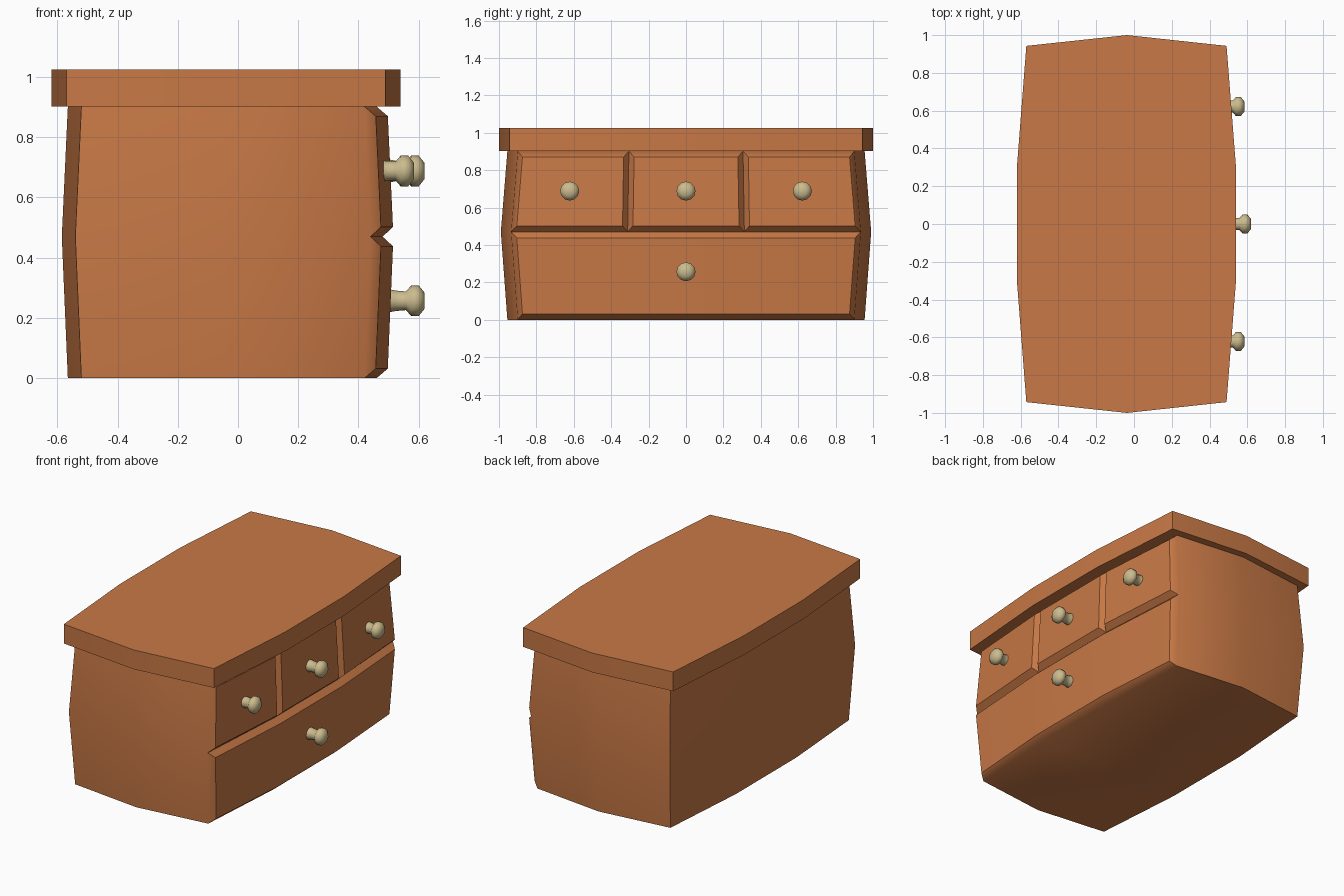
import bpy, bmesh, math
from mathutils import Matrix, Vector

if "Cube" in bpy.data.objects:
    bpy.data.objects.remove(bpy.data.objects["Cube"])

def material(name, col):
    m = bpy.data.materials.new(name)
    m.diffuse_color = (*col, 1)
    m.use_nodes = True
    m.node_tree.nodes["Principled BSDF"].inputs["Base Color"].default_value = m.diffuse_color
    return m

wood = material("orange wood", (0.578, 0.19, 0.061))
brass = material("pale brass", (0.60, 0.50, 0.27))

def finish(bm, name, mat, angle):
    bmesh.ops.recalc_face_normals(bm, faces=bm.faces)
    me = bpy.data.meshes.new(name)
    bm.to_mesh(me)
    bm.free()
    ob = bpy.data.objects.new(name, me)
    bpy.context.collection.objects.link(ob)
    me.materials.append(mat)
    for o in bpy.context.selected_objects:
        o.select_set(False)
    ob.select_set(True)
    bpy.context.view_layer.objects.active = ob
    bpy.ops.object.shade_smooth_by_angle(angle=math.radians(angle))
    return ob

def outline(front_c, front_m, back_c, back_m, mid_x, yc, ym, yi):
    """Bowed ten-sided plan; the first four points run along the drawer side."""
    return [(front_c, -yc), (front_m, -yi), (front_m, yi), (front_c, yc),
            (mid_x, ym), (back_c, yc), (back_m, yi), (back_m, -yi),
            (back_c, -yc), (mid_x, -ym)]

def ring(bm, pts, z):
    return [bm.verts.new((x, y, z)) for x, y in pts]

def bridge(bm, a, b, indices):
    n = len(a)
    for i in indices:
        j = (i + 1) % n
        bm.faces.new((a[i], a[j], b[j], b[i]))

# Table top
bm = bmesh.new()
plan = outline(0.49, 0.54, -0.57, -0.62, -0.037, 0.943, 1.0, 0.3)
low, high = ring(bm, plan, 0.902), ring(bm, plan, 1.025)
bridge(bm, low, high, range(10))
bm.faces.new(low)
bm.faces.new(high)
finish(bm, "table_top", wood, 35)

# Bulging carcass with bevelled drawer fronts
bm = bmesh.new()
end = outline(0.42, 0.46, -0.52, -0.565, -0.05, 0.90, 0.955, 0.305)
belly = outline(0.44, 0.48, -0.54, -0.585, -0.05, 0.935, 0.99, 0.312)
r0, r1, r2 = ring(bm, end, 0), ring(bm, belly, 0.47), ring(bm, end, 0.902)
for a, b in ((r0, r1), (r1, r2)):
    bridge(bm, a, b, range(3, 10))
bm.faces.new(r0)
bm.faces.new(r2)

def drawer(bottom, top, inset=0.032, side=0.028, out=0.036):
    """Raised panel with chamfered edges over a run of front columns."""
    n = len(bottom)
    inner = []
    for row, other, dz in ((bottom, top, inset), (top, bottom, -inset)):
        new = []
        for i, v in enumerate(row):
            t = inset / abs(other[i].co.z - v.co.z)
            p = v.co.lerp(other[i].co, t)
            if i in (0, n - 1):
                p.y += side if i == 0 else -side
            p.x += out
            new.append(bm.verts.new(p))
        inner.append(new)
    ib, it = inner
    for i in range(n - 1):
        bm.faces.new((ib[i], ib[i + 1], it[i + 1], it[i]))
        bm.faces.new((bottom[i], bottom[i + 1], ib[i + 1], ib[i]))
        bm.faces.new((it[i], it[i + 1], top[i + 1], top[i]))
    for i in (0, n - 1):
        bm.faces.new((bottom[i], ib[i], it[i], top[i]))

drawer(r0[:4], r1[:4])
for c in range(3):
    drawer(r1[c:c + 2], r2[c:c + 2])
finish(bm, "drawer_body", wood, 45)

# Turned knobs
profile = [(0.0, 0.042), (0.04, 0.034), (0.075, 0.031), (0.092, 0.051),
           (0.117, 0.051), (0.137, 0.026)]

def knob(name, x, y, z, seg=12):
    bm = bmesh.new()
    rings = [ring(bm, [(r * math.cos(2 * math.pi * i / seg),
                        r * math.sin(2 * math.pi * i / seg))
                       for i in range(seg)], h) for h, r in profile]
    for a, b in zip(rings, rings[1:]):
        bridge(bm, a, b, range(seg))
    bm.faces.new(rings[0])
    bm.faces.new(rings[-1])
    bm.transform(Matrix.Translation(Vector((x, y, z))) @ Matrix.Rotation(math.pi / 2, 4, 'Y'))
    finish(bm, name, brass, 60)

knob("lower_knob", 0.483, 0, 0.257)
for name, x, y in (("left", 0.448, -0.622), ("middle", 0.483, 0), ("right", 0.448, 0.622)):
    knob("upper_knob_" + name, x, y, 0.688)
